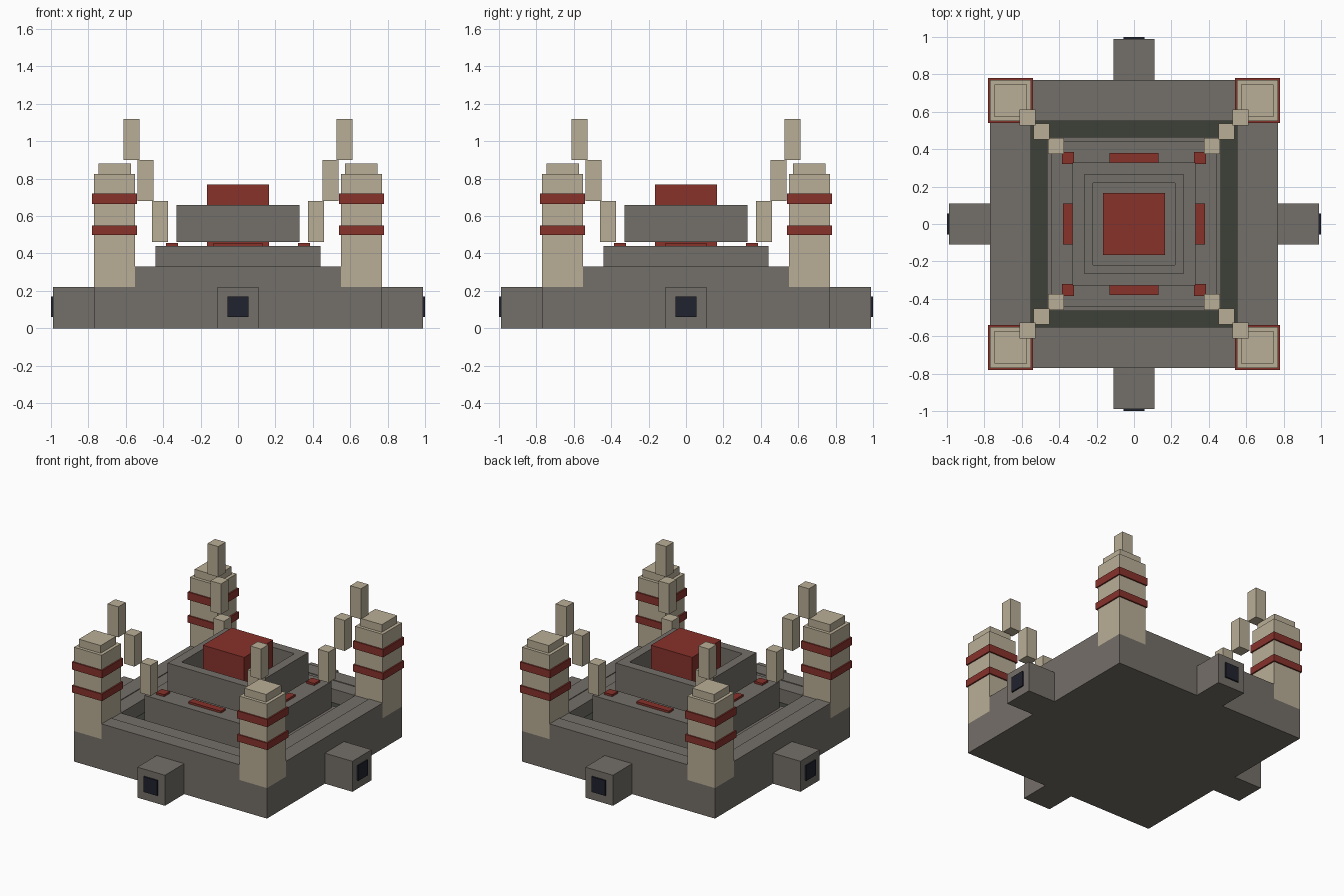
import bpy, bmesh
from math import pi
from mathutils import Matrix, Vector

cube = bpy.data.objects.get("Cube")
if cube:
    bpy.data.objects.remove(cube, do_unlink=True)


def make_material(name, hex_code):
    channels = [int(hex_code[i:i + 2], 16) / 255 for i in (0, 2, 4)]
    linear = [c / 12.92 if c < 0.04045 else ((c + 0.055) / 1.055) ** 2.4 for c in channels]
    mat = bpy.data.materials.new(name)
    mat.use_nodes = True
    mat.diffuse_color = (*linear, 1)
    bsdf = next(n for n in mat.node_tree.nodes if n.type == 'BSDF_PRINCIPLED')
    bsdf.inputs["Base Color"].default_value = (*linear, 1)
    bsdf.inputs["Roughness"].default_value = 0.9
    return mat


STONE = make_material("grey stone", "746F68")
SAND = make_material("pale sandstone", "B9AE96")
RED = make_material("dark red", "88322B")
NAVY = make_material("dark navy", "20222E")
MOSS = make_material("dark moss", "3D4039")


def finish(name, bm, mat):
    bmesh.ops.recalc_face_normals(bm, faces=bm.faces)
    mesh = bpy.data.meshes.new(name)
    bm.to_mesh(mesh)
    bm.free()
    mesh.materials.append(mat)
    obj = bpy.data.objects.new(name, mesh)
    bpy.context.collection.objects.link(obj)
    return obj


def box(name, mat, x, y, z, turn=0):
    """Box between (min, max) ranges, turned about the z axis by quarter turns."""
    size = Vector((x[1] - x[0], y[1] - y[0], z[1] - z[0]))
    centre = Vector((sum(x) / 2, sum(y) / 2, sum(z) / 2))
    bm = bmesh.new()
    bmesh.ops.create_cube(bm, size=1)
    bm.transform(Matrix.Rotation(turn * pi / 2, 4, 'Z')
                 @ Matrix.Translation(centre) @ Matrix.Diagonal((*size, 1)))
    return finish(name, bm, mat)


def block(name, mat, half, z):
    return box(name, mat, (-half, half), (-half, half), z)


def frame(name, mat, outer, inner, z):
    """Hollow square frame, its section carried round four corners."""
    bm = bmesh.new()
    loops = []
    for sx, sy in ((1, 1), (-1, 1), (-1, -1), (1, -1)):
        section = ((outer, z[0]), (outer, z[1]), (inner, z[1]), (inner, z[0]))
        loops.append([bm.verts.new((sx * r, sy * r, h)) for r, h in section])
    for i in range(4):
        a, b = loops[i], loops[(i + 1) % 4]
        for j in range(4):
            k = (j + 1) % 4
            bm.faces.new((a[j], a[k], b[k], b[j]))
    return finish(name, bm, mat)


# Base slab, moat floor and stepped platform
block("base_slab", STONE, 0.77, (0, 0.22))
block("moat_floor", MOSS, 0.55, (0.218, 0.226))
block("platform_footing", STONE, 0.465, (0.22, 0.25))
block("platform_core", STONE, 0.3, (0.22, 0.40))
frame("platform", STONE, 0.44, 0.22, (0.22, 0.44))

# Raised sanctuary frame around the red core
frame("sanctuary_frame", STONE, 0.33, 0.265, (0.46, 0.66))
block("sanctuary_core", RED, 0.165, (0.38, 0.77))

sides = ("front", "left", "back", "right")
for turn, side in enumerate(sides):
    # Outer wall with a slightly lower inner walkway
    box(side + "_wall", STONE, (-0.55, 0.55), (-0.77, -0.66), (0.22, 0.33), turn)
    box(side + "_walkway", STONE, (-0.55, 0.55), (-0.66, -0.55), (0.22, 0.325), turn)
    # Gate block with dark opening
    box(side + "_gate", STONE, (-0.11, 0.11), (-0.99, -0.77), (0, 0.22), turn)
    box(side + "_gate_opening", NAVY, (-0.055, 0.055), (-1.0, -0.99), (0.06, 0.17), turn)
    # Red inlay strips on the platform
    half = 0.11 if turn % 2 else 0.13
    box(side + "_inlay", RED, (-half, half), (-0.38, -0.33), (0.44, 0.455), turn)

for turn, corner in enumerate(("front_right", "front_left", "back_left", "back_right")):
    def corner_block(part, mat, near, far, z):
        box(corner + "_" + part, mat, (-far, -near), (-far, -near), z, turn)

    # Corner tower with cap and two bands
    corner_block("tower", SAND, 0.55, 0.77, (0.22, 0.825))
    corner_block("tower_cap", SAND, 0.573, 0.747, (0.825, 0.88))
    corner_block("lower_band", RED, 0.54, 0.78, (0.50, 0.55))
    corner_block("upper_band", RED, 0.54, 0.78, (0.665, 0.72))
    # Corner inlay
    corner_block("inlay", RED, 0.32, 0.385, (0.44, 0.455))
    # Rising stack of floating pillars
    for step in range(3):
        near = 0.375 + step * 0.076
        base = 0.46 + step * 0.22
        corner_block(f"floating_pillar_{step + 1}", SAND, near, near + 0.085,
                     (base, base + 0.22))
